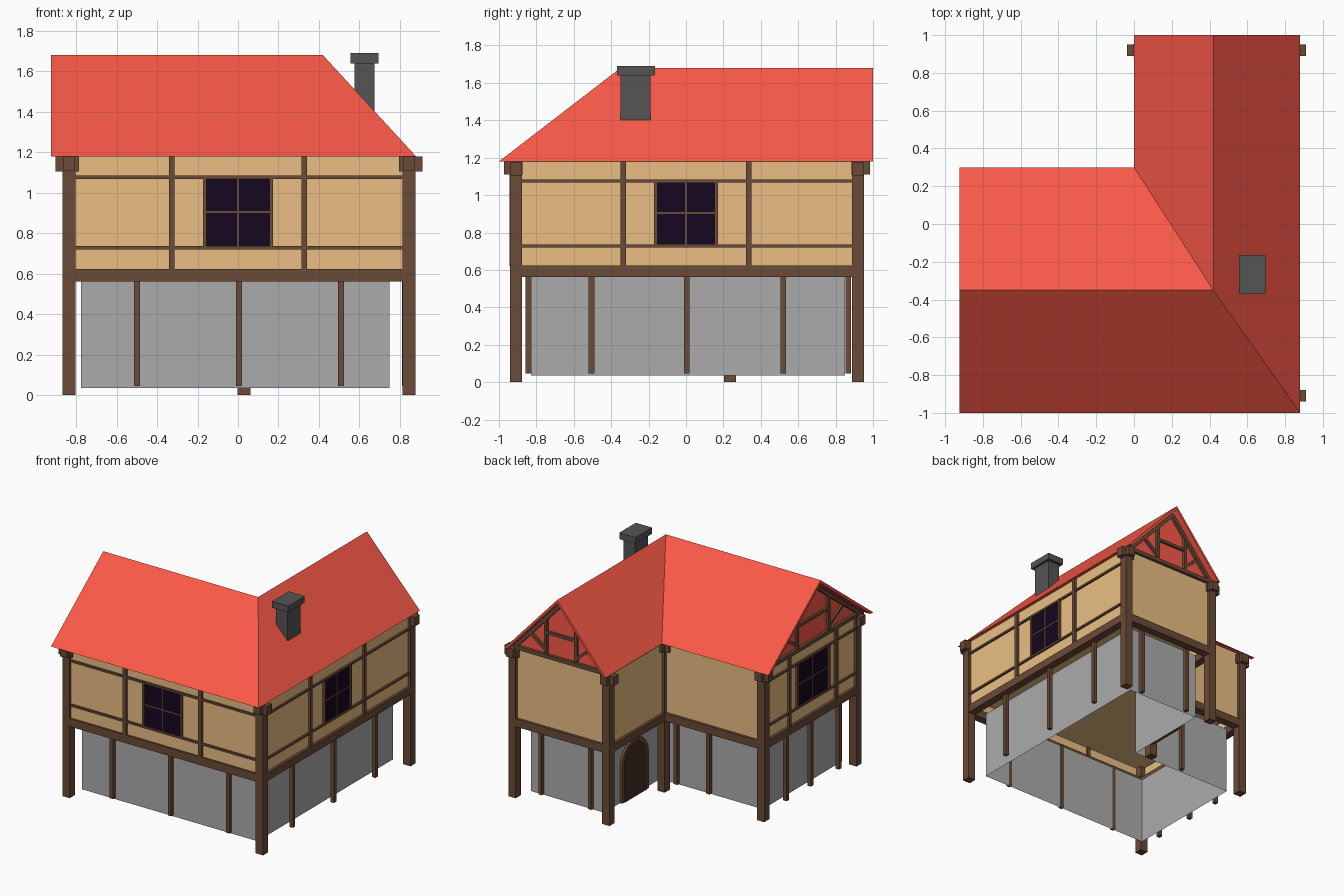
import bpy, bmesh, math
from mathutils import Vector

if "Cube" in bpy.data.objects:
    bpy.data.objects.remove(bpy.data.objects["Cube"])


def mat(name, rgb):
    m = bpy.data.materials.new(name)
    m.diffuse_color = (*rgb, 1)
    m.use_nodes = True
    m.node_tree.nodes["Principled BSDF"].inputs["Base Color"].default_value = m.diffuse_color
    return m


WOOD = mat("timber", (0.145, 0.07, 0.038))
PLASTER = mat("plaster", (0.83, 0.52, 0.23))
ROOF = mat("roof_red", (0.96, 0.1, 0.065))
GLASS = mat("glass", (0.008, 0.002, 0.014))
DOOR = mat("door_wood", (0.06, 0.03, 0.018))
STONE = mat("stone", (0.41, 0.41, 0.41))
DARK = mat("chimney_stone", (0.09, 0.09, 0.09))


def finish(name, bm, m, normals=True):
    if normals:
        bmesh.ops.recalc_face_normals(bm, faces=bm.faces)
    me = bpy.data.meshes.new(name)
    bm.to_mesh(me)
    bm.free()
    me.materials.append(m)
    ob = bpy.data.objects.new(name, me)
    bpy.context.collection.objects.link(ob)
    return ob


def box(name, x, y, z, m):
    """Box from (min, max) pairs."""
    bm = bmesh.new()
    bmesh.ops.create_cube(bm, size=1)
    for v in bm.verts:
        v.co = [r[0] + (c + 0.5) * (r[1] - r[0]) for c, r in zip(v.co, (x, y, z))]
    return finish(name, bm, m)


def strut(name, a, b, w, m=WOOD):
    """Square beam between two points."""
    a, b = Vector(a), Vector(b)
    bm = bmesh.new()
    bmesh.ops.create_cube(bm, size=1)
    d = b - a
    side = Vector((-d.y, d.x, 0)).normalized() if abs(d.x) + abs(d.y) > 1e-6 else Vector((1, 0, 0))
    up = d.normalized().cross(side)
    for v in bm.verts:
        c = v.co.copy()
        v.co = (a + b) / 2 + d * c.x + side * c.y * w + up * c.z * w
    return finish(name, bm, m)


def faces(name, polys, m):
    bm = bmesh.new()
    for p in polys:
        bm.faces.new([bm.verts.new(c) for c in p])
    bmesh.ops.remove_doubles(bm, verts=bm.verts, dist=1e-4)
    return finish(name, bm, m)


def ell(w, e, s, n, ix, iy):
    """L-shaped plan, anticlockwise; the inner corner is (ix, iy)."""
    return [(w, s), (e, s), (e, n), (ix, n), (ix, iy), (w, iy)]


def walls(name, plan, z0, z1, m, floor=None):
    bm = bmesh.new()
    n = len(plan)
    lo = [bm.verts.new((*p, z0)) for p in plan]
    hi = [bm.verts.new((*p, z1)) for p in plan]
    for i in range(n):
        j = (i + 1) % n
        bm.faces.new((lo[i], lo[j], hi[j], hi[i]))
    if floor:
        bm.faces.new([bm.verts.new((*p, floor)) for p in reversed(plan)])
    return finish(name, bm, m, False)


# Storeys: recessed stone ground floor, jettied plaster upper floor
walls("ground_floor_walls", ell(-.775, .75, -.83, .85, .115, .155), .035, .57, STONE)
walls("upper_floor_walls", ell(-.845, .855, -.925, .93, .02, .245), .58, 1.2, PLASTER, .72)

# Corner posts, crossed bracket caps and the ring of floor beams
corners = ell(-.835, .845, -.91, .92, .03, .235)
signs = [(-1, -1), (1, -1), (1, 1), (-1, 1), (-1, 1), (-1, 1)]
for (x, y), (sx, sy) in zip(corners, signs):
    box("corner_post", (x - .032, x + .032), (y - .032, y + .032), (0, 1.18), WOOD)
    box("post_cap", sorted((x - sx * .05, x + sx * .066)), (y - .03, y + .03), (1.105, 1.178), WOOD)
    box("post_cap", (x - .03, x + .03), sorted((y - sy * .035, y + sy * .064)), (1.11, 1.18), WOOD)
ring = ell(-.835, .845, -.91, .92, .03, .235)
for p, q in zip(ring, ring[1:] + ring[:1]):
    strut("floor_beam", (*p, .593), (*q, .593), .062)


def on_wall(name, side, u, z, depth, m):
    """Box lying on an outer wall: u runs along it, depth runs outward."""
    axis, sign, pos = {"front": (1, -1, -.925), "right": (0, 1, .855), "left": (0, -1, -.845)}[side]
    d = sorted(pos + sign * t for t in depth)
    box(name, *((u, d) if axis else (d, u)), z, m)


# Timber framing and windows of the three decorated walls
for side, c, gap, half, ends in (("front", 0, .328, .167, (-.82, .83)),
                                 ("right", 0, .335, .165, (-.9, .9)),
                                 ("left", -.355, .29, .2, (-.9, .22))):
    for z in (.728, 1.076):
        on_wall("wall_rail", side, ends, (z - .008, z + .008), (-.01, .014), WOOD)
    for s in (-1, 1):
        u = c + s * gap
        on_wall("wall_stud", side, (u - .014, u + .014), (.62, 1.18), (-.01, .018), WOOD)
        on_wall("window_frame", side, sorted((c + s * (half - .012), c + s * (half + .005))), (.73, 1.08), (-.01, .018), WOOD)
    on_wall("window_glass", side, (c - half, c + half), (.735, 1.072), (-.01, .006), GLASS)
    on_wall("window_bar", side, (c - .005, c + .005), (.735, 1.072), (-.01, .012), WOOD)
    on_wall("window_bar", side, (c - half, c + half), (.9, .91), (-.01, .012), WOOD)

# Slim posts under the jetty, outside the ground floor walls
slim = [(x, -.842) for x in (-.5, .005, .51)] + [(.825, y) for y in (-.505, .005, .52)]
slim += [(x, .868) for x in (.22, .65)] + [(x, .173) for x in (-.04, -.32)]
slim += [(-.835, y) for y in (-.05, -.35, -.7)]
for x, y in slim:
    box("slim_post", (x - .015, x + .015), (y - .015, y + .015), (.045, .58), WOOD)


# Arched door facing the inner yard
def arch(name, r, x0, x1, m, yc=.49, spring=.325):
    prof = [(yc - r, .036)] + [(yc - r * math.cos(math.pi * i / 10), spring + r * math.sin(math.pi * i / 10))
                               for i in range(11)] + [(yc + r, .036)]
    bm = bmesh.new()
    f = bm.faces.new([bm.verts.new((x0, y, z)) for y, z in prof])
    ext = bmesh.ops.extrude_face_region(bm, geom=[f], use_keep_orig=True)["geom"]
    for v in ext:
        if isinstance(v, bmesh.types.BMVert):
            v.co.x = x1
    return finish(name, bm, m)


arch("door_frame", .165, .095, .114, WOOD)
arch("door_leaf", .138, .09, .113, DOOR)

# Roof: two ridged wings with a hip outside and a valley inside, as a thin shell
E, R = 1.18, 1.68


def roof_points(t):
    """Eave and ridge points, inset by t below the tiles."""
    r = R - .77 * t
    south = [(-.925, -1 + t, E), (.88 - .7 * t, -1 + t, E), (.42, -.35, r), (-.925, -.35, r)]
    return south + [(-.925, .3 - t, E), (.65 * t, .3 - t, E), (.88 - .7 * t, 1, E), (.42, 1, r), (.65 * t, 1, E)]


o, i = roof_points(0), roof_points(.035)
slopes = [(0, 1, 2, 3), (4, 3, 2, 5), (1, 6, 7, 2), (5, 2, 7, 8)]
rim = [(0, 1), (1, 6), (6, 7), (7, 8), (8, 5), (5, 4), (4, 3), (3, 0)]
faces("roof", [[p[k] for k in s] for p in (o, i) for s in slopes]
      + [[o[a], o[b], i[b], i[a]] for a, b in rim], ROOF)


# Gables: red infill with timber trusses
def gable(place, half):
    def pt(u, z, d=.008):
        return place(u * half, E + z * (R - E), d)
    faces("gable_infill", [[pt(-.97, 0, 0), pt(.97, 0, 0), pt(0, .97, 0)]], ROOF)
    strut("gable_tie_beam", pt(-.9, .01), pt(.9, .01), .03)
    strut("gable_collar", pt(-.3, .38), pt(.3, .38), .022)
    for s in (-1, 1):
        strut("gable_rafter", pt(s * .88, .02), pt(0, .89), .028)
        strut("gable_stud", pt(s * .3, 0), pt(s * .3, .6), .024)
        strut("gable_brace", pt(s * .3, .1), pt(s * .58, .3), .022)


gable(lambda u, z, d: (-.845 - d, -.35 + u, z), .65)
gable(lambda u, z, d: (.42 + u * (1.09 if u > 0 else 1), .93 + d, z), .42)

# Chimney
box("chimney_stack", (.575, .675), (-.35, -.19), (1.39, 1.65), DARK)
box("chimney_cap", (.555, .695), (-.37, -.165), (1.64, 1.69), DARK)
